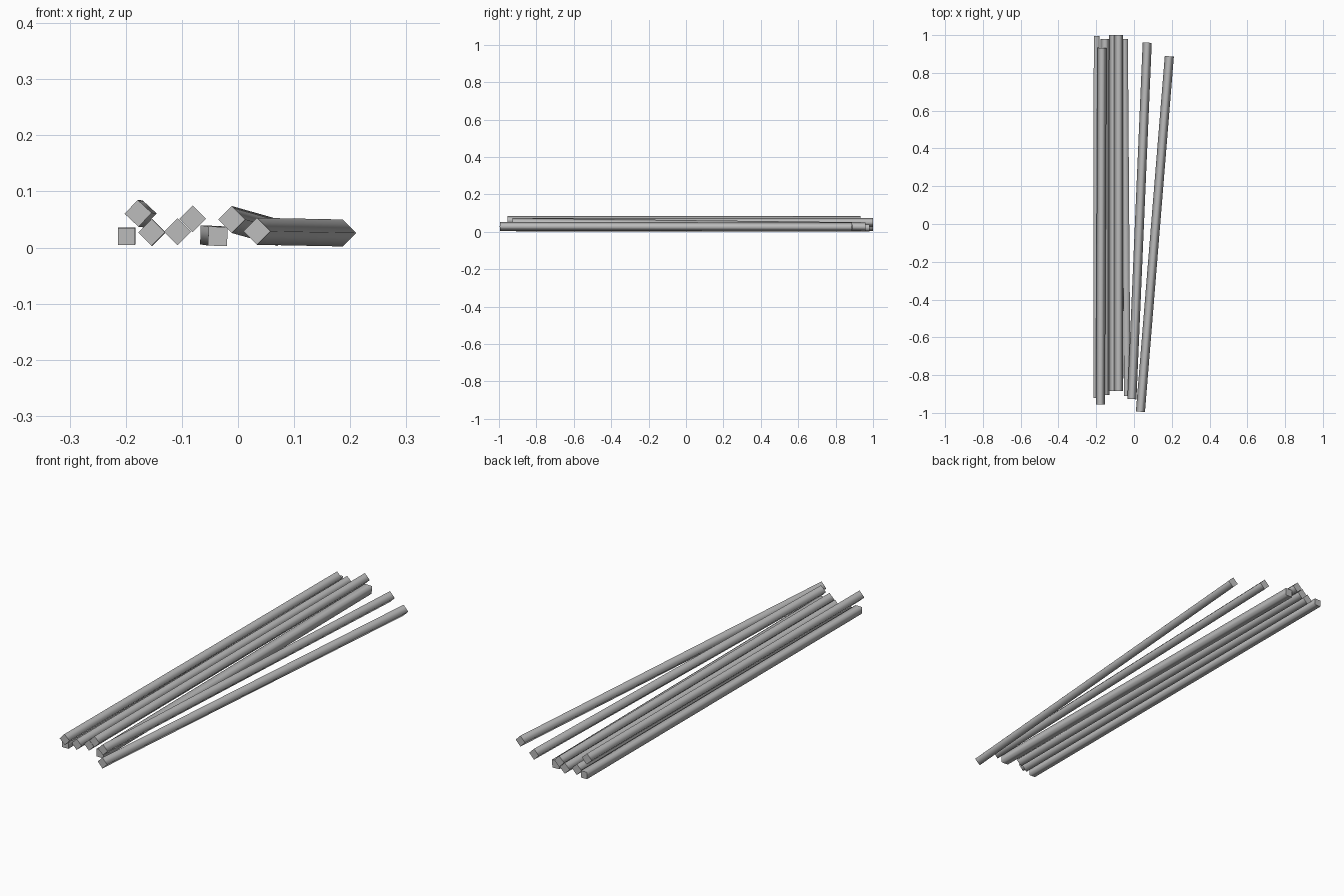
import bpy, math
from mathutils import Vector, Matrix

cube = bpy.data.objects.get("Cube")
if cube:
    bpy.data.objects.remove(cube, do_unlink=True)

grey = bpy.data.materials.new("plain_grey")
grey.use_nodes = True
colour = (0.5, 0.5, 0.5, 1)
grey.diffuse_color = colour
grey.node_tree.nodes["Principled BSDF"].inputs["Base Color"].default_value = colour


def stick(name, front, back, side=0.034, roll=45):
    """Square bar between two end centres, rolled about its own length."""
    a, b = Vector(front), Vector(back)
    y = (b - a).normalized()
    x = y.cross(Vector((0, 0, 1))).normalized()
    z = x.cross(y)
    frame = Matrix((x, y, z)).transposed().to_4x4()
    bpy.ops.mesh.primitive_cube_add(size=1)
    bar = bpy.context.object
    bar.name = name
    size = Matrix.Diagonal((side, (b - a).length, side, 1))
    bar.data.transform(Matrix.Translation((a + b) / 2) @ frame
                       @ Matrix.Rotation(math.radians(roll), 4, 'Y') @ size)
    bar.data.materials.append(grey)
    # Long faces shade softly into each other, end caps stay crisp
    for face in bar.data.polygons:
        face.use_smooth = abs(face.normal.dot(y)) < 0.5
    for edge in bar.data.edges:
        p, q = (bar.data.vertices[i].co for i in edge.vertices)
        edge.use_edge_sharp = abs((q - p).normalized().dot(y)) < 0.5


# Bundle of near-parallel sticks
stick("outer_right_stick", (-0.199, -0.92, 0.02), (-0.198, 0.995, 0.021), 0.03, 0)
stick("upper_right_stick", (-0.178, -0.955, 0.061), (-0.169, 0.933, 0.06), roll=43)
stick("lower_right_stick", (-0.154, -0.905, 0.027), (-0.153, 0.98, 0.027))
stick("middle_lower_stick", (-0.108, -0.885, 0.028), (-0.108, 1, 0.028))
stick("middle_upper_stick", (-0.081, -0.885, 0.051), (-0.081, 1, 0.051))
stick("flat_stick", (-0.036, -0.91, 0.02), (-0.05, 0.98, 0.022), roll=2)

# Sticks fanned out to the left
stick("inner_fanned_stick", (-0.011, -0.927, 0.05), (0.07, 0.96, 0.027))
stick("outer_fanned_stick", (0.034, -0.994, 0.029), (0.187, 0.888, 0.026))
